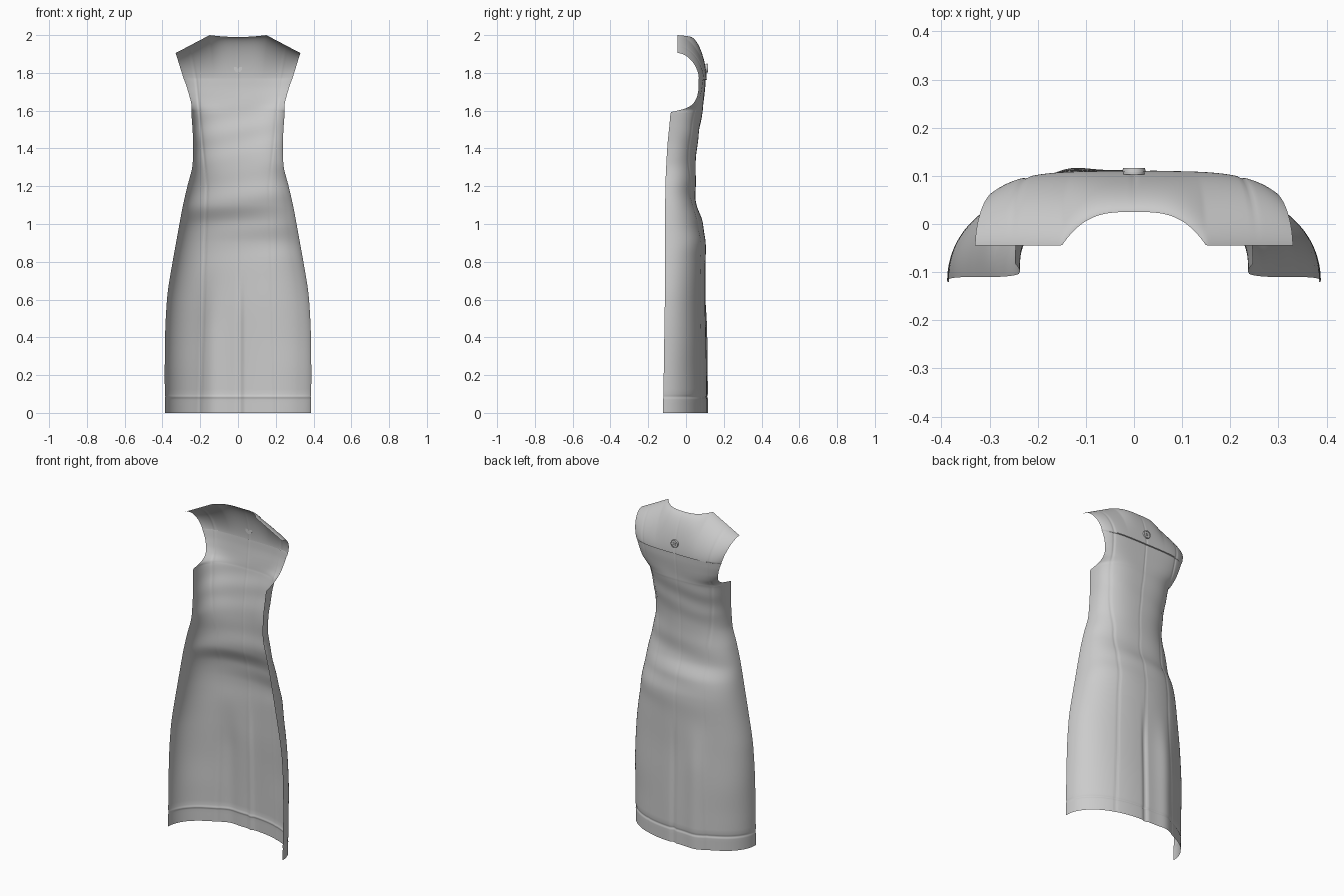
import bpy, bmesh, math
from mathutils import Matrix, Vector

cube = bpy.data.objects.get("Cube")
if cube:
    bpy.data.objects.remove(cube)

cloth = bpy.data.materials.new("pale grey cloth")
cloth.use_nodes = True
cloth.diffuse_color = (0.6, 0.6, 0.6, 1)
cloth.node_tree.nodes["Principled BSDF"].inputs["Base Color"].default_value = (0.6, 0.6, 0.6, 1)

HALF = 64          # columns from the centre seam to each edge
STEPS = 8          # rows between two profile stations

# Stations: height, edge x, edge y, back y, squareness of the section
STATIONS = [
    (0.00, 0.386, -0.122, 0.112, 2.1),
    (0.20, 0.388, -0.118, 0.110, 2.1),
    (0.40, 0.386, -0.115, 0.106, 2.2),
    (0.60, 0.376, -0.112, 0.102, 2.2),
    (0.80, 0.346, -0.110, 0.103, 2.3),
    (0.90, 0.328, -0.110, 0.105, 2.4),
    (1.00, 0.310, -0.110, 0.088, 2.4),
    (1.10, 0.291, -0.110, 0.058, 2.4),
    (1.20, 0.268, -0.109, 0.050, 2.4),
    (1.32, 0.240, -0.104, 0.052, 2.4),
    (1.42, 0.237, -0.098, 0.060, 2.6),
    (1.52, 0.242, -0.088, 0.075, 2.8),
    (1.59, 0.247, -0.080, 0.086, 3.0),
    (1.60, 0.246, -0.045, 0.088, 3.1),
    (1.615, 0.245, 0.005, 0.090, 3.2),
    (1.64, 0.248, 0.040, 0.093, 3.4),
    (1.68, 0.258, 0.060, 0.097, 3.6),
    (1.73, 0.273, 0.067, 0.102, 3.8),
    (1.77, 0.287, 0.065, 0.104, 4.0),
]


def monotone(values, i, t):
    """Smooth interpolation without overshoot."""
    def slope(k):
        if k == 0 or k == len(values) - 1:
            return 0 if len(values) < 2 else values[min(k + 1, len(values) - 1)] - values[max(k - 1, 0)]
        a, b = values[k] - values[k - 1], values[k + 1] - values[k]
        return 0 if a * b <= 0 else 2 * a * b / (a + b)
    p, q, m, n = values[i], values[i + 1], slope(i), slope(i + 1)
    return (p * (2 * t**3 - 3 * t**2 + 1) + m * (t**3 - 2 * t**2 + t)
            + q * (3 * t**2 - 2 * t**3) + n * (t**3 - t**2))


def bell(d, width):
    return math.exp(-(d / width) ** 2)


def fade(z, low, high):
    t = min(1, max(0, (z - low) / (high - low)))
    return 1 - t * t * (3 - 2 * t)


def section(z, edge_x, edge_y, back, n):
    """One row of points from the right edge round the back to the left edge."""
    front = min(edge_y, -0.08)
    f = (edge_y - front) / (back - front)
    xf = (1 - f**n) ** (1 / n)
    end = math.atan2(xf, f)
    row = []
    for j in range(-HALF, HALF + 1):
        a = end * abs(j) / HALF
        r = (math.sin(a)**n + abs(math.cos(a))**n) ** (-1 / n)
        x = math.copysign(edge_x / xf * r * math.sin(a), j)
        y = front + (back - front) * r * math.cos(a)
        inner = 1 - (abs(j) / HALF) ** 4
        # Soft slanted drag folds at the hips and shoulder blades
        y += 0.004 * inner * math.sin((z - 0.18 * x) * 32) * bell(z - 1.08, 0.2)
        y += 0.002 * inner * math.sin((z - 0.2 * x) * 45) * bell(z - 1.5, 0.15)
        # Princess seams, centre seam and the lapped vent
        seam = 0.165 + (0.03 * (1.2 - z) if z < 1.2 else 0.1 * (z - 1.2))
        y -= 0.003 * bell(abs(x) - seam, 0.006)
        y -= 0.002 * bell(x, 0.005)
        vent = fade(z, 0.45, 0.8)
        y += 0.016 * vent * bell(x + 0.14, 0.06)
        y -= 0.009 * vent * bell(x - 0.012, 0.012)
        # Stitched hem
        groove = 0.004 * bell(z - 0.085, 0.006)
        row.append(Vector((x * (1 - groove * 1.5), y - groove * inner, z)))
    return row


def sheet(name, rows):
    """Open cloth surface through a list of equal rows."""
    bm = bmesh.new()
    grid = [[bm.verts.new(p) for p in row] for row in rows]
    for a, b in zip(grid, grid[1:]):
        for j in range(len(a) - 1):
            bm.faces.new((a[j], b[j], b[j + 1], a[j + 1]))
    return finish(name, bm, 60)


def finish(name, bm, angle):
    mesh = bpy.data.meshes.new(name)
    bm.to_mesh(mesh)
    bm.free()
    mesh.materials.append(cloth)
    obj = bpy.data.objects.new(name, mesh)
    bpy.context.collection.objects.link(obj)
    bpy.ops.object.select_all(action='DESELECT')
    obj.select_set(True)
    bpy.context.view_layer.objects.active = obj
    bpy.ops.object.shade_smooth_by_angle(angle=math.radians(angle))
    return obj


# Dress body, hem to yoke seam
columns = list(zip(*STATIONS))
params = [[monotone(c, i, s / STEPS) for c in columns]
          for i in range(len(STATIONS) - 1) for s in range(STEPS)]
params.append(list(STATIONS[-1]))
params += [[z] + [monotone(c, 0, z / 0.2) for c in columns[1:]]
           for z in (0.07, 0.08, 0.085, 0.09)]
params.sort(key=lambda p: p[0])
body_rows = [section(*p) for p in params]
sheet("dress_back_body", body_rows)


# Yoke, folding over the shoulders to the neckline
def top_edge(u):
    x = 0.33 * u
    k = abs(x) / 0.15
    if k <= 1:
        return Vector((x, 0.025 - 0.07 * k**3.2, 1.99 + 0.01 * k * k))
    return Vector((x, -0.045, 2.0 - 0.095 * (k - 1) / 1.2))


seam_row = body_rows[-1]
width = seam_row[-1].x
lip = Vector((0, 0.006, -0.006))
yoke_rows = [[p + Vector((0, 0, -0.008)) for p in seam_row]]
VERT = 28
for i in range(VERT + 1):
    a = math.pi / 2 * i / VERT
    row = []
    for p in seam_row:
        u = p.x / width
        e = top_edge(u)
        power = 1.2 - 0.1 * u * u
        up, out = math.sin(a) ** power, math.cos(a) ** power
        start = p + lip * (1 - 0.5 * u**4)
        row.append(Vector((start.x + (e.x - start.x) * up,
                           e.y + (start.y - e.y) * out,
                           start.z + (e.z - start.z) * up)))
    yoke_rows.append(row)
sheet("shoulder_yoke", yoke_rows)

# Button with raised rim and four holes marked as studs
bm = bmesh.new()


def disc(x, z, y, radius, depth, sides):
    place = Matrix.Translation((x, y, z)) @ Matrix.Rotation(math.pi / 2, 4, 'X')
    bmesh.ops.create_cone(bm, cap_ends=True, segments=sides, radius1=radius,
                          radius2=radius, depth=depth, matrix=place)


BUTTON_Z, BUTTON_Y = 1.825, 0.108
disc(0, BUTTON_Z, BUTTON_Y, 0.022, 0.010, 32)
for sx in (-1, 1):
    for sz in (-1, 1):
        disc(sx * 0.005, BUTTON_Z + sz * 0.005, BUTTON_Y + 0.005, 0.003, 0.004, 10)
ring = [(0.018, 0.004), (0.018, 0.008), (0.023, 0.008), (0.024, 0.0)]
loops = []
for k in range(32):
    t = math.tau * k / 32
    loops.append([bm.verts.new((r * math.cos(t), BUTTON_Y + d, BUTTON_Z + r * math.sin(t)))
                  for r, d in ring])
for k in range(32):
    a, b = loops[k], loops[(k + 1) % 32]
    for m in range(len(ring) - 1):
        bm.faces.new((a[m], a[m + 1], b[m + 1], b[m]))
bmesh.ops.recalc_face_normals(bm, faces=bm.faces)
finish("yoke_button", bm, 35)
